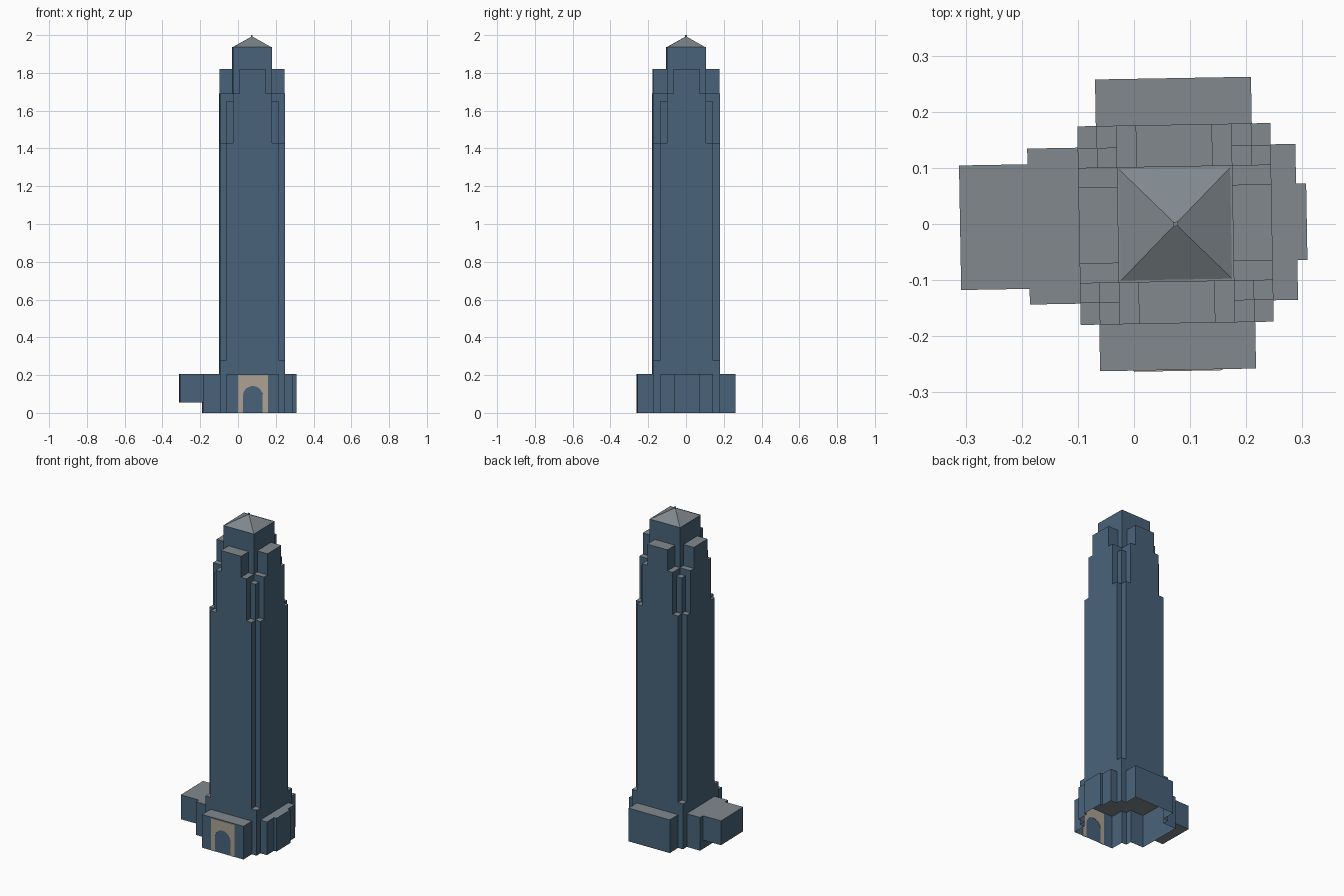
import bpy, bmesh, math
from mathutils import Matrix

if "Cube" in bpy.data.objects:
    bpy.data.objects.remove(bpy.data.objects["Cube"])

# Whole tower sits slightly off centre and turned about one degree
PLACE = Matrix.Translation((0.074, 0, 0)) @ Matrix.Rotation(math.radians(1.0), 4, 'Z')


def material(name, rgb):
    m = bpy.data.materials.new(name)
    m.diffuse_color = (*rgb, 1)
    m.use_nodes = True
    m.node_tree.nodes["Principled BSDF"].inputs["Base Color"].default_value = m.diffuse_color
    return m


WALL = material("blue_facade", (0.065, 0.125, 0.19))
ROOF = material("grey_roof", (0.22, 0.25, 0.27))
STONE = material("tan_stone", (0.42, 0.36, 0.29))


def finish(name, bm, mats):
    me = bpy.data.meshes.new(name)
    bm.to_mesh(me)
    bm.free()
    for m in mats:
        me.materials.append(m)
    ob = bpy.data.objects.new(name, me)
    ob.matrix_world = PLACE
    bpy.context.collection.objects.link(ob)
    return ob


def stairs(steps):
    """Turn outer corners of one quadrant into a stepped line."""
    pts = []
    for i, (x, y) in enumerate(steps):
        if i:
            pts.append((x, steps[i - 1][1]))
        pts.append((x, y))
    return pts


def outline(right, left=None):
    """Mirror quadrant steps front to back, counter-clockwise."""
    a, b = stairs(right), stairs(left or right)
    return (a + [(-x, y) for x, y in reversed(b)]
            + [(-x, -y) for x, y in b] + [(x, -y) for x, y in reversed(a)])


def prism(name, pts, z0, z1, floor=False):
    """Walls plus flat roof; underside open unless floor is set."""
    bm = bmesh.new()
    lo = [bm.verts.new((x, y, z0)) for x, y in pts]
    hi = [bm.verts.new((x, y, z1)) for x, y in pts]
    n = len(pts)
    for i in range(n):
        j = (i + 1) % n
        bm.faces.new((lo[i], lo[j], hi[j], hi[i]))
    bm.faces.new(hi).material_index = 1
    if floor:
        bm.faces.new(lo[::-1]).material_index = 1
    return finish(name, bm, (WALL, ROOF))


X, Y = 0.172, 0.177              # shaft half sizes
A, B, C = 0.138, 0.103, 0.068    # setback half widths

# Podium with stepped wings, and the overhanging left wing
prism("podium", outline([(0.234, C), (0.216, 0.139), (X, Y), (0.139, 0.26)],
                        [(0.262, 0.139), (X, Y), (0.139, 0.26)]), 0, 0.205)
prism("overhanging_wing", [(-0.384, -0.111), (-0.262, -0.111),
                           (-0.262, 0.111), (-0.384, 0.111)], 0.055, 0.205, True)

# Shaft and setbacks, bottom to top
tiers = [
    ("shaft_foot", [(X, Y)], 0.28),
    ("main_shaft", [(X, A), (A, Y)], 1.43),
    ("first_setback", [(X, B), (A, A), (B, Y)], 1.65),
    ("second_setback", [(X, B), (B, Y)], 1.69),
    ("third_setback", [(X, C), (B, B), (C, Y)], 1.82),
    ("crown", [(B, B)], 1.937),
]
z = 0.205
for name, steps, top in tiers:
    prism(name, outline(steps), z, top)
    z = top

# Pyramid roof with a tiny finial
bm = bmesh.new()
bmesh.ops.create_cone(bm, segments=4, radius1=0.099 * math.sqrt(2), radius2=0.004,
                      depth=0.055, cap_ends=True,
                      matrix=Matrix.Translation((0, 0, 1.9645))
                      @ Matrix.Rotation(math.pi / 4, 4, 'Z'))
finish("pyramid_roof", bm, (ROOF,))
bm = bmesh.new()
bmesh.ops.create_cube(bm, size=1, matrix=Matrix.Translation((0, 0, 1.995))
                      @ Matrix.Diagonal((0.008, 0.008, 0.01, 1)))
finish("finial", bm, (ROOF,))

# Entrance: stone surround with a round-headed opening
R, SPRING, N = 0.052, 0.09, 16
arc = [(R * math.cos(math.pi * i / N), SPRING + R * math.sin(math.pi * i / N))
       for i in range(N + 1)]
profile = ([(0.079, 0), (0.079, 0.2), (-0.079, 0.2), (-0.079, 0), (-R, 0)]
           + arc[::-1] + [(R, 0)])
bm = bmesh.new()
face = bm.faces.new([bm.verts.new((x, -0.262, h)) for x, h in profile])
new = bmesh.ops.extrude_face_region(bm, geom=[face])["geom"]
bmesh.ops.translate(bm, vec=(0, 0.004, 0),
                    verts=[v for v in new if isinstance(v, bmesh.types.BMVert)])
bmesh.ops.recalc_face_normals(bm, faces=bm.faces)
finish("entrance_arch", bm, (STONE,))
